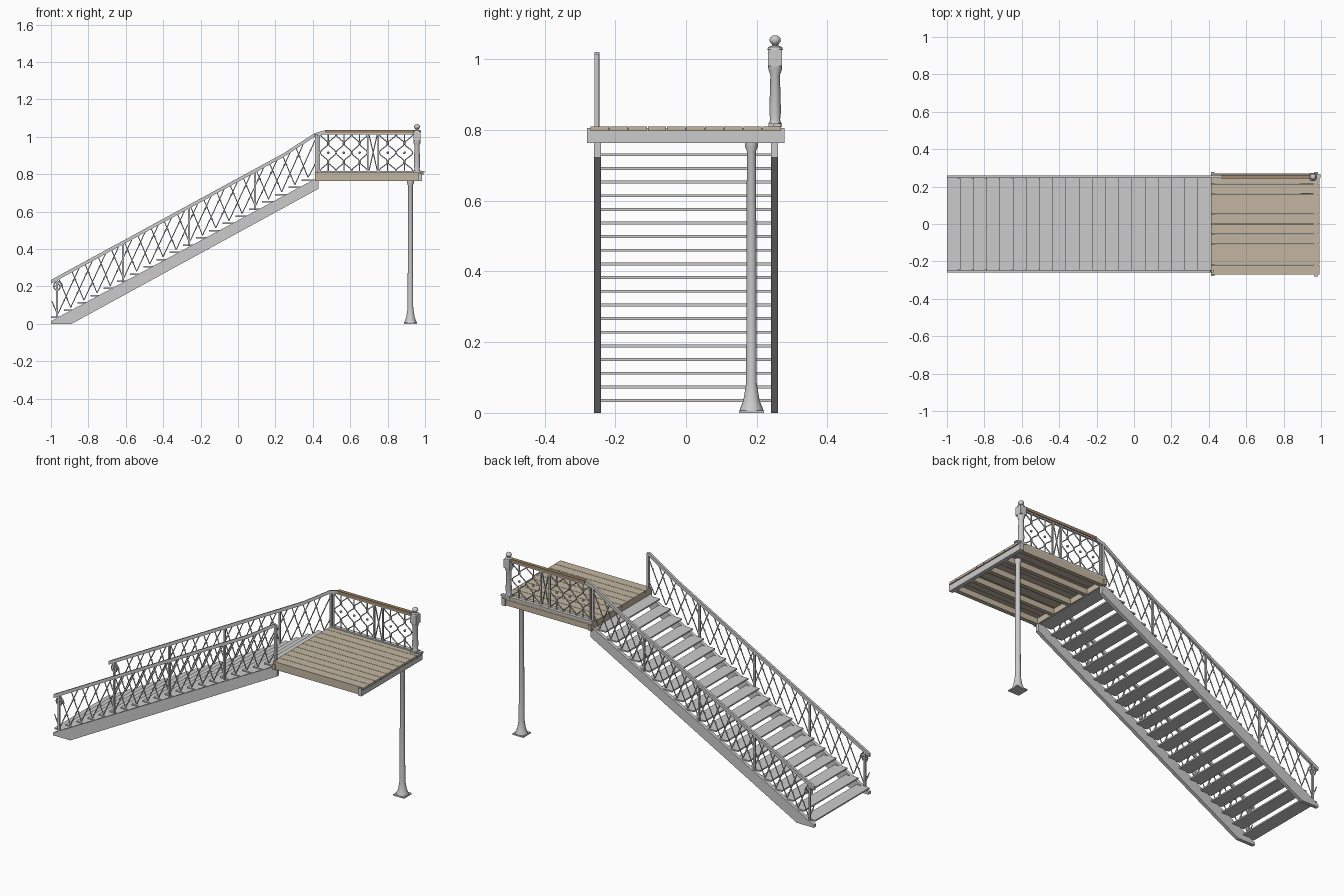
import bpy, bmesh, math
from mathutils import Matrix

if "Cube" in bpy.data.objects:
    bpy.data.objects.remove(bpy.data.objects["Cube"])

wood = bpy.data.materials.new("wood")
wood.diffuse_color = (0.55, 0.47, 0.36, 1)
wood.use_nodes = True
wood.node_tree.nodes["Principled BSDF"].inputs["Base Color"].default_value = wood.diffuse_color
rail_wood = bpy.data.materials.new("rail_wood")
rail_wood.diffuse_color = (0.36, 0.25, 0.15, 1)
rail_wood.use_nodes = True
rail_wood.node_tree.nodes["Principled BSDF"].inputs["Base Color"].default_value = rail_wood.diffuse_color


def finish(name, bm, mat=None, smooth=False):
    bmesh.ops.recalc_face_normals(bm, faces=bm.faces)
    me = bpy.data.meshes.new(name)
    bm.to_mesh(me)
    bm.free()
    ob = bpy.data.objects.new(name, me)
    bpy.context.collection.objects.link(ob)
    if mat:
        me.materials.append(mat)
    if smooth:
        bpy.ops.object.select_all(action='DESELECT')
        ob.select_set(True)
        bpy.context.view_layer.objects.active = ob
        bpy.ops.object.shade_smooth_by_angle()
    return ob


def add_box(bm, x0, x1, y0, y1, z0, z1):
    m = Matrix.Translation(((x0 + x1) / 2, (y0 + y1) / 2, (z0 + z1) / 2))
    m = m @ Matrix.Diagonal((x1 - x0, y1 - y0, z1 - z0, 1))
    bmesh.ops.create_cube(bm, size=1, matrix=m)


def boxes(name, items, mat=None):
    bm = bmesh.new()
    for b in items:
        add_box(bm, *b)
    return finish(name, bm, mat)


def prism(name, pts, y0, y1, mat=None):
    """Side profile (x, z) extruded across y."""
    bm = bmesh.new()
    a = [bm.verts.new((x, y0, z)) for x, z in pts]
    b = [bm.verts.new((x, y1, z)) for x, z in pts]
    n = len(pts)
    bm.faces.new(a)
    bm.faces.new(b[::-1])
    for i in range(n):
        bm.faces.new((a[i], a[(i + 1) % n], b[(i + 1) % n], b[i]))
    return finish(name, bm, mat)


def lathe(name, prof, cx, cy, seg=20):
    bm = bmesh.new()
    rings = [[bm.verts.new((cx + r * math.cos(2 * math.pi * k / seg),
                            cy + r * math.sin(2 * math.pi * k / seg), z))
              for k in range(seg)] for r, z in prof]
    for p, q in zip(rings, rings[1:]):
        for k in range(seg):
            bm.faces.new((p[k], p[(k + 1) % seg], q[(k + 1) % seg], q[k]))
    bm.faces.new(rings[0][::-1])
    bm.faces.new(rings[-1])
    return finish(name, bm, None, True)


def rods(name, paths, r):
    cu = bpy.data.curves.new(name, 'CURVE')
    cu.dimensions = '3D'
    cu.bevel_depth = r
    cu.bevel_resolution = 1
    cu.use_fill_caps = True
    for p in paths:
        s = cu.splines.new('POLY')
        s.points.add(len(p) - 1)
        for pt, c in zip(s.points, p):
            pt.co = (*c, 1)
    ob = bpy.data.objects.new(name, cu)
    bpy.context.collection.objects.link(ob)
    bpy.ops.object.select_all(action='DESELECT')
    ob.select_set(True)
    bpy.context.view_layer.objects.active = ob
    bpy.ops.object.convert(target='MESH')


def studs(name, pts, r):
    bm = bmesh.new()
    for p in pts:
        bmesh.ops.create_icosphere(bm, subdivisions=1, radius=r,
                                   matrix=Matrix.Translation(p))
    finish(name, bm, None, True)


GO, RISE = 0.0705, 0.0386
SL = RISE / GO


def base(x):  # top edge of the stringer
    return 0.015 + SL * (x + 1)


RAIL = [(-1, 0.235), (0.24, 0.91), (0.41, 1.02)]


def rail(x):  # top edge of the sloped handrail
    for (x0, z0), (x1, z1) in zip(RAIL, RAIL[1:]):
        if x <= x1:
            return z0 + (z1 - z0) * (x - x0) / (x1 - x0)
    return RAIL[-1][1]


# Treads
boxes("treads", [(-1 + i * GO, -0.922 + i * GO, -0.248, 0.248,
                  0.031 + i * RISE, 0.039 + i * RISE) for i in range(20)])

# Stringers and balustrades, both sides
for side, s in (("front", -1), ("back", 1)):
    y0, y1 = sorted((s * 0.24, s * 0.26))
    prism(side + "_stringer", [(-1, 0), (-0.89, 0), (0.43, 0.722),
                               (0.43, 0.785), (-1, base(-1))], y0, y1)
    y = s * 0.252
    top = RAIL + ([(0.47, 1.036)] if s > 0 else [])
    prism(side + "_handrail", top + [(x, z - 0.02) for x, z in top[::-1]],
          y - 0.007, y + 0.007)
    boxes(side + "_posts", [(x - 0.005, x + 0.005, y - 0.005, y + 0.005,
                             base(x), rail(x) - 0.01)
                            for x in (-0.968, -0.615, -0.262, 0.09)]
          + [(0.412, 0.424, y - 0.006, y + 0.006, 0.77, 1.015)])
    bars, knots = [], []
    for i in range(20):
        x = -0.965 + i * GO
        for d, k in ((0.12, 1), (-0.065, -1)):
            xe = min(max(x + d, -0.995), 0.415)
            t = (xe - x) / d
            za, zb = base(x) + 0.015, rail(x + d) - 0.012
            if t > 0.3:
                ze = za + (zb - za) * t
                bars.append([(x, y + k * 0.002, za),
                             (xe, y + k * 0.002, min(ze, rail(xe) - 0.01))])
                for f in (0.3, 0.7):
                    if t > f:
                        knots.append((x + d * f, y, za + (zb - za) * f))
    rods(side + "_lattice", bars, 0.0028)
    studs(side + "_lattice_knots", knots, 0.0055)
    # Scroll at the foot of the handrail
    spiral = [(-0.965 + (0.026 - 0.0009 * k) * math.cos(k * 0.45), y,
               0.2 + (0.03 - 0.001 * k) * math.sin(k * 0.45)) for k in range(24)]
    rods(side + "_scroll", [spiral], 0.004)

# Landing: planks, joists and end beams
boxes("landing_planks", [(0.412, 0.992, -0.27 + i * 0.054, -0.218 + i * 0.054,
                          0.797, 0.81) for i in range(10)], wood)
boxes("landing_joists", [(0.43, 0.962, y - 0.012, y + 0.012, 0.765, 0.797)
                         for y in (-0.258, -0.13, 0, 0.13, 0.258)], wood)
boxes("landing_inner_beam", [(0.412, 0.43, -0.278, 0.278, 0.765, 0.797)], wood)
boxes("landing_end_beam", [(0.962, 0.985, -0.28, 0.278, 0.763, 0.805)])

# Support column with flared foot
lathe("support_column", [(0.034, 0.006), (0.031, 0.015), (0.023, 0.035),
                         (0.018, 0.065), (0.015, 0.085), (0.013, 0.74),
                         (0.018, 0.752), (0.018, 0.766)], 0.922, 0.185)
boxes("column_base_plate", [(0.887, 0.957, 0.15, 0.22, 0, 0.007)])

# Newel post on the landing
nx, ny = 0.957, 0.252
boxes("newel_blocks", [(nx - 0.019, nx + 0.019, ny - 0.019, ny + 0.019, 0.808, 0.82),
                       (nx - 0.02, nx + 0.02, ny - 0.02, ny + 0.02, 0.98, 1.028)])
lathe("newel_shaft", [(0.018, 0.818), (0.014, 0.828), (0.0165, 0.85),
                      (0.0135, 0.955), (0.019, 0.97), (0.02, 0.982)], nx, ny)
lathe("newel_finial", [(0.022, 1.026), (0.02, 1.034), (0.009, 1.038), (0.009, 1.042)]
      + [(0.0155 * math.sin(a * math.pi / 8) + 0.0005,
          1.054 - 0.0135 * math.cos(a * math.pi / 8)) for a in range(2, 9)], nx, ny)

# Landing balustrade
boxes("landing_lower_rail", [(0.412, 0.998, 0.246, 0.268, 0.809, 0.818)])
boxes("landing_rail_bar", [(0.415, 0.94, 0.247, 0.257, 1.012, 1.02)])
boxes("landing_wood_rail", [(0.465, 0.94, 0.242, 0.262, 1.02, 1.036)], rail_wood)
boxes("landing_mid_posts", [(x - 0.004, x + 0.004, 0.248, 0.256, 0.815, 1.015)
                            for x in (0.435, 0.695, 0.75)])
waves, cross, dots = [], [], []
for x0, n, w in ((0.44, 3, 0.084), (0.755, 2, 0.09)):
    for i in range(n):
        xc = x0 + (i + 0.5) * w
        for d in (-1, 1):
            waves.append([(xc + d * w * (0.25 + 0.25 * math.cos(k * math.pi / 4)),
                           ny, 0.818 + k * 0.195 / 16) for k in range(17)])
        cross.append([(xc, ny, 0.818), (xc, ny, 0.86)])
        cross.append([(xc, ny, 0.97), (xc, ny, 1.015)])
        dots += [(xc, ny, z) for z in (0.865, 0.915, 0.965)]
for a, b in ((0.7, 0.745), (0.745, 0.7)):
    cross.append([(a, ny, 0.818), (b, ny, 1.015)])
rods("landing_scrollwork", waves + cross, 0.0032)
studs("landing_rosettes", dots, 0.008)
